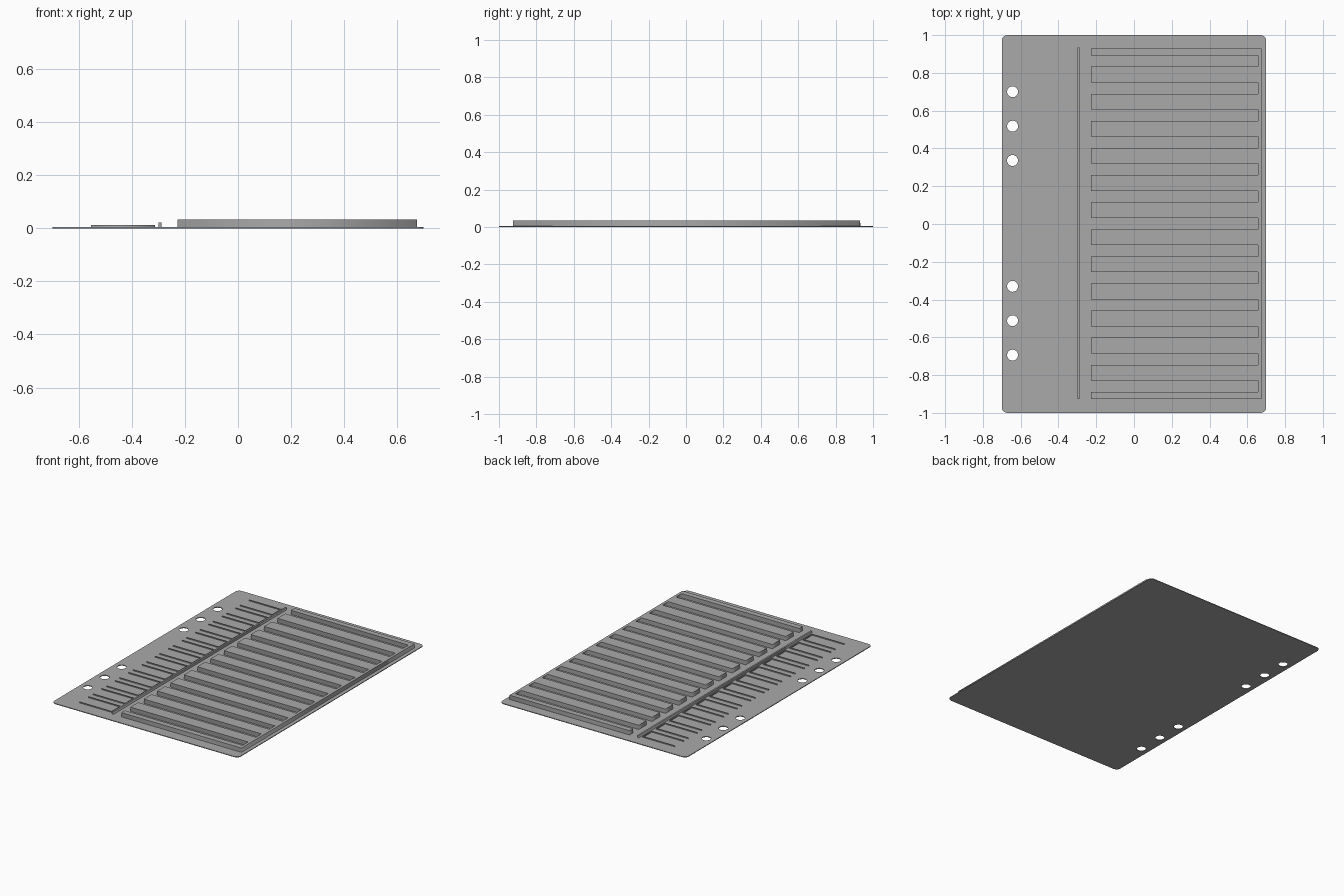
import bpy
from math import cos, sin, pi

cube = bpy.data.objects.get("Cube")
if cube:
    bpy.data.objects.remove(cube, do_unlink=True)

# Single plastic colour
grey = bpy.data.materials.new("matte_grey")
grey.use_nodes = True
grey.diffuse_color = (0.4, 0.4, 0.4, 1)
grey.node_tree.nodes["Principled BSDF"].inputs["Base Color"].default_value = (0.4, 0.4, 0.4, 1)

FLOOR = 0.005          # base thickness
PITCH = 0.1435         # spacing of slots
SLOTS = [(i - 6) * PITCH + 0.002 for i in range(13)]


def extrude_outline(name, outlines, z0, z1):
    """Fill closed outlines (inner ones become holes) and extrude from z0 to z1."""
    curve = bpy.data.curves.new(name, "CURVE")
    curve.dimensions = "2D"
    curve.fill_mode = "BOTH"
    curve.extrude = (z1 - z0) / 2
    for pts in outlines:
        spline = curve.splines.new("POLY")
        spline.points.add(len(pts) - 1)
        for p, (x, y) in zip(spline.points, pts):
            p.co = (x, y, 0, 1)
        spline.use_cyclic_u = True
    temp = bpy.data.objects.new(name + "_outline", curve)
    bpy.context.collection.objects.link(temp)
    bpy.context.view_layer.update()
    mesh = bpy.data.meshes.new_from_object(temp)
    bpy.data.objects.remove(temp, do_unlink=True)
    obj = bpy.data.objects.new(name, mesh)
    obj.location.z = (z0 + z1) / 2
    mesh.materials.clear()
    mesh.materials.append(grey)
    bpy.context.collection.objects.link(obj)
    return obj


def arc(cx, cy, r, start, end, steps):
    return [(cx + r * cos(start + (end - start) * i / steps),
             cy + r * sin(start + (end - start) * i / steps)) for i in range(steps + 1)]


# Base sheet with rounded corners and six binder holes
R = 0.03
rim = []
for k, (sx, sy) in enumerate([(1, 1), (-1, 1), (-1, -1), (1, -1)]):
    rim += arc(sx * (0.7 - R), sy * (1 - R), R, k * pi / 2, (k + 1) * pi / 2, 6)
holes = [arc(-0.643, y, 0.029, 0, 2 * pi, 32)[:-1]
         for y in (0.7, 0.518, 0.336, -0.33, -0.512, -0.694)]
extrude_outline("base_sheet", [rim] + holes, 0, FLOOR)

# Tall comb: spine on the +x side, fingers reaching towards -x
TIP, ROOT, BACK, END = -0.228, 0.656, 0.675, 0.93
comb = [(BACK, -END + 0.004), (BACK, END), (TIP, END)]
for y in reversed(SLOTS):
    comb += [(TIP, y + 0.03), (ROOT, y + 0.03), (ROOT, y - 0.03), (TIP, y - 0.03)]
comb.append((TIP, -END + 0.004))
extrude_outline("finger_comb", [comb], FLOOR, 0.034)

# Long divider rib
extrude_outline("divider_rib", [[(-0.299, -0.926), (-0.288, -0.926), (-0.288, 0.934), (-0.299, 0.934)]],
                FLOOR, 0.022)

# Thin U-shaped label fences, open on the -x side
W, L0, L1, H = 0.004, -0.555, -0.312, 0.049
for i, y in enumerate(SLOTS):
    fence = [(L0, y + H), (L1, y + H), (L1, y - H), (L0, y - H),
             (L0, y - H + W), (L1 - W, y - H + W), (L1 - W, y + H - W), (L0, y + H - W)]
    extrude_outline(f"label_fence_{i + 1}", [fence], FLOOR, 0.012)
